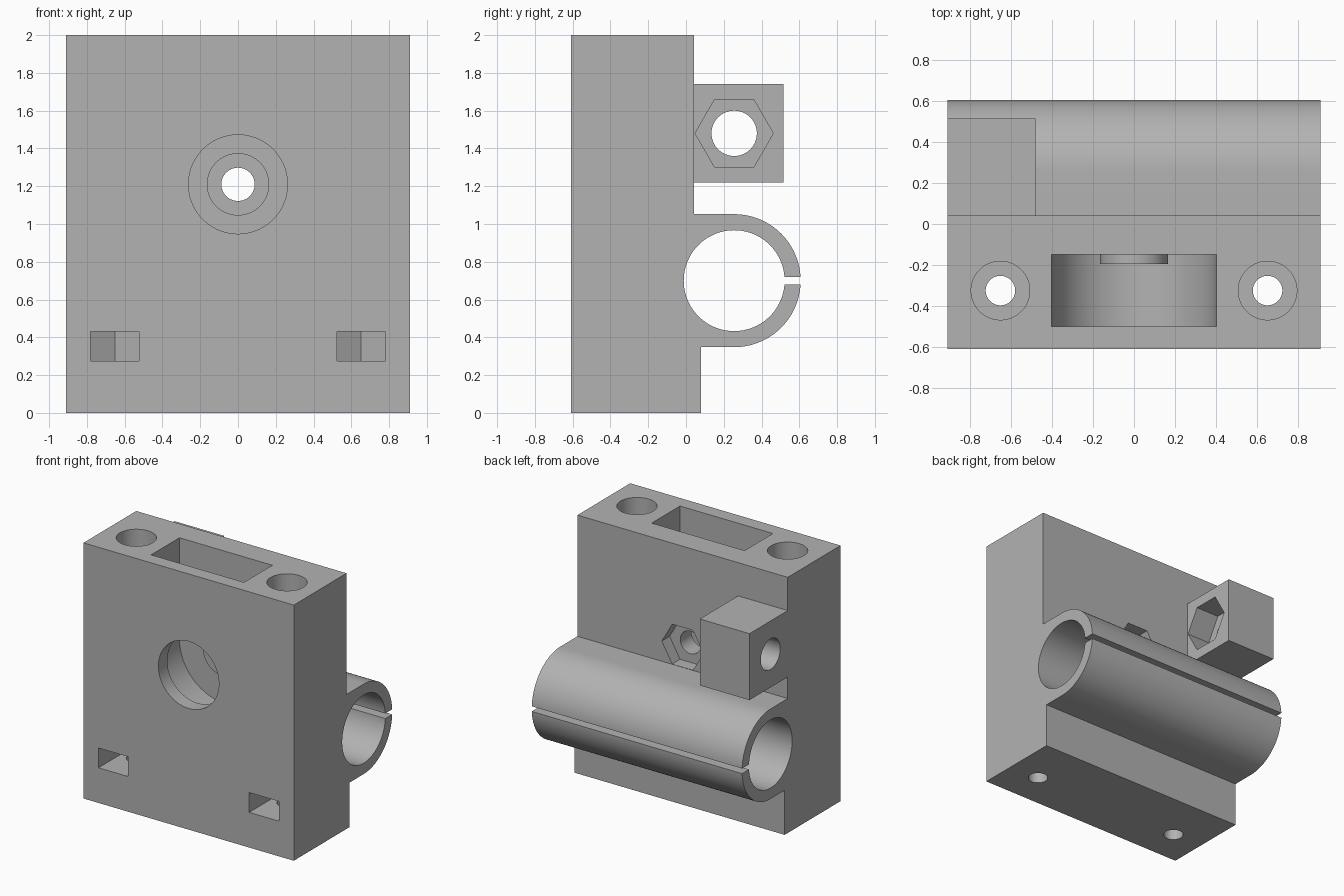
import bpy, bmesh
from math import cos, sin, pi, radians

if "Cube" in bpy.data.objects:
    bpy.data.objects.remove(bpy.data.objects["Cube"])

grey = bpy.data.materials.new("plain_grey")
grey.use_nodes = True
COLOUR = (0.448, 0.448, 0.448, 1)
grey.diffuse_color = COLOUR
grey.node_tree.nodes["Principled BSDF"].inputs["Base Color"].default_value = COLOUR

# Maps a profile point (u, v) and a height w to 3D for each extrusion axis
AXES = {"X": lambda u, v, w: (w, u, v),
        "Y": lambda u, v, w: (u, w, v),
        "Z": lambda u, v, w: (u, v, w)}


def arc(u, v, r, start, end, steps):
    angles = [radians(start + (end - start) * i / steps) for i in range(steps + 1)]
    return [(u + r * cos(a), v + r * sin(a)) for a in angles]


def ring(u, v, r, sides=96, turn=0):
    return arc(u, v, r, turn, turn + 360, sides)[:-1]


def rect(u0, u1, v0, v1):
    return [(u0, v0), (u1, v0), (u1, v1), (u0, v1)]


def prism(name, profile, axis, start, end):
    bm = bmesh.new()
    low, high = [[bm.verts.new(AXES[axis](u, v, w)) for u, v in profile]
                 for w in (start, end)]
    bm.faces.new(low)
    bm.faces.new(high)
    for i in range(len(low)):
        j = (i + 1) % len(low)
        bm.faces.new((low[i], low[j], high[j], high[i]))
    bmesh.ops.recalc_face_normals(bm, faces=bm.faces)
    mesh = bpy.data.meshes.new(name)
    bm.to_mesh(mesh)
    bm.free()
    mesh.materials.append(grey)
    obj = bpy.data.objects.new(name, mesh)
    bpy.context.scene.collection.objects.link(obj)
    return obj


def cut(obj, *cutters):
    """Subtract (profile, axis, start, end) prisms from obj for good."""
    helpers = []
    for spec in cutters:
        helper = prism("cutter", *spec)
        helper.hide_render = True
        helpers.append(helper)
        mod = obj.modifiers.new("cut", "BOOLEAN")
        mod.operation = "DIFFERENCE"
        mod.solver = "EXACT"
        mod.object = helper
    graph = bpy.context.evaluated_depsgraph_get()
    mesh = bpy.data.meshes.new_from_object(obj.evaluated_get(graph))
    obj.modifiers.clear()
    obj.data = mesh
    for helper in helpers:
        bpy.data.objects.remove(helper)


HALF = 0.91
FRONT, BACK = -0.61, 0.042
BORE_Y, BORE_Z = 0.255, 0.70
AXLE_Z = 1.21

# Main body with the rounded bearing holder on its back
side = [(FRONT, 0), (0.08, 0), (0.08, BORE_Z - 0.352)]
side += arc(BORE_Y, BORE_Z, 0.352, -90, 90, 64)
side += [(BACK, BORE_Z + 0.352), (BACK, 2), (FRONT, 2)]
body = prism("carriage_body", side, "X", -HALF, HALF)

# Bearing bore and clamp slit
cut(body,
    (ring(BORE_Y, BORE_Z, 0.267), "X", -1, 1),
    (rect(0.4, 0.7, 0.68, 0.72), "X", -1, 1))

# Round-bottomed pulley pocket, front opening, axle hole and rear nut recess
pocket = arc(0, AXLE_Z, 0.402, 180, 360, 64) + [(0.402, 2.1), (-0.402, 2.1)]
cut(body,
    (pocket, "Y", -0.5, -0.15),
    (ring(0, AXLE_Z, 0.262), "Y", -0.7, -0.45),
    (ring(0, AXLE_Z, 0.088), "Y", -0.2, 0.1),
    (ring(0, AXLE_Z, 0.18, 6), "Y", -0.055, 0.1))

# Rod sockets, screw holes and front nut slots on both sides
ROD_Y = -0.325
for s in (-1, 1):
    x = s * 0.652
    nut_slot = [(x - 0.128, -0.7), (x + 0.128, -0.7)] + arc(x, ROD_Y, 0.148, 30, 150, 2)
    cut(body,
        (ring(x, ROD_Y, 0.143), "Z", 0.6, 2.1),
        (ring(x, ROD_Y, 0.072), "Z", -0.1, 0.7),
        (nut_slot, "Z", 0.275, 0.43))

# Raised washer seat inside the pocket
seat = prism("axle_seat", ring(0, AXLE_Z, 0.165), "Y", -0.195, -0.15)
cut(seat, (ring(0, AXLE_Z, 0.088), "Y", -0.3, 0))

# Lug on the back with a screw hole and a hexagonal nut recess
lug = prism("screw_lug", rect(BACK, 0.515, 1.22, 1.74), "X", -HALF, -0.48)
cut(lug,
    (ring(BORE_Y, 1.48, 0.12), "X", -1, -0.4),
    (ring(BORE_Y, 1.48, 0.207, 6), "X", -0.68, -0.4))

# Smooth the round walls and keep hard edges
bpy.ops.object.select_all(action="DESELECT")
for obj in (body, seat, lug):
    obj.select_set(True)
bpy.context.view_layer.objects.active = body
bpy.ops.object.shade_smooth_by_angle(angle=radians(30))
